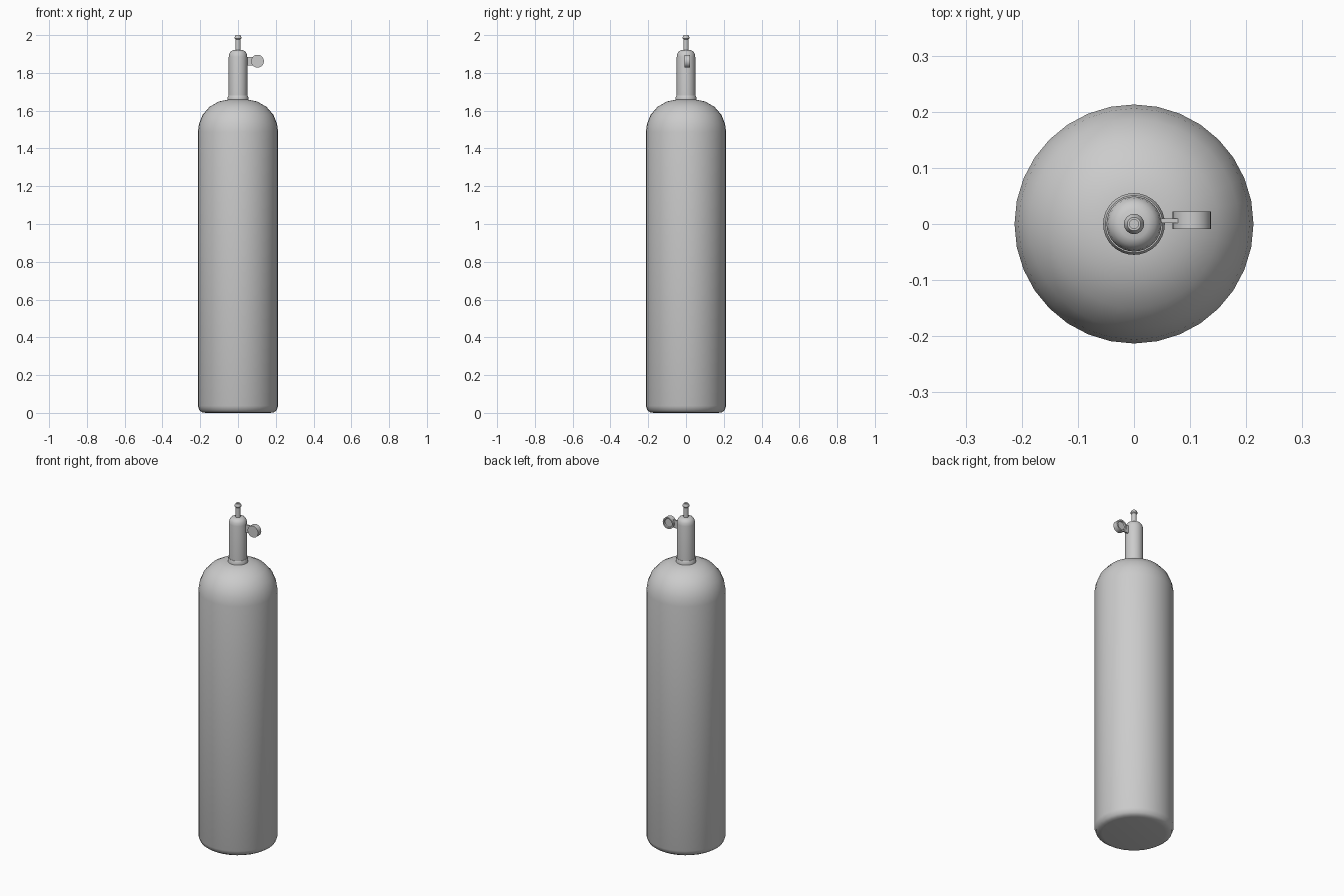
import bpy, math
from mathutils import Matrix

if "Cube" in bpy.data.objects:
    bpy.data.objects.remove(bpy.data.objects["Cube"])


def lathe(name, profile, sides=32, matrix=None):
    """Revolve (radius, height) points around z; radius 0 closes the end."""
    verts, faces, rings = [], [], []
    for r, z in profile:
        start = len(verts)
        if r == 0:
            verts.append((0, 0, z))
            rings.append([start] * sides)
        else:
            for i in range(sides):
                a = 2 * math.pi * i / sides
                verts.append((r * math.cos(a), r * math.sin(a), z))
            rings.append(list(range(start, start + sides)))
    for low, high in zip(rings, rings[1:]):
        for i in range(sides):
            j = (i + 1) % sides
            quad = [low[i], low[j], high[j], high[i]]
            faces.append(list(dict.fromkeys(quad)))
    mesh = bpy.data.meshes.new(name)
    mesh.from_pydata(verts, [], faces)
    if matrix:
        mesh.transform(matrix)
    obj = bpy.data.objects.new(name, mesh)
    bpy.context.collection.objects.link(obj)
    smooth(obj)
    return obj


def smooth(obj, angle=35):
    bpy.ops.object.select_all(action='DESELECT')
    obj.select_set(True)
    bpy.context.view_layer.objects.active = obj
    bpy.ops.object.shade_smooth_by_angle(angle=math.radians(angle))


# Tank with rounded base and domed shoulder
lathe("tank_body", [
    (0, 0.006), (0.17, 0.003), (0.19, 0.006), (0.204, 0.016), (0.213, 0.04),
    (0.213, 1.49), (0.206, 1.535), (0.187, 1.582), (0.15, 1.624),
    (0.10, 1.652), (0.055, 1.661), (0, 1.662)])

# Collar where the valve screws into the tank
lathe("neck_collar", [(0, 1.652), (0.055, 1.652), (0.055, 1.672),
                      (0.051, 1.680), (0, 1.680)])

# Valve column with rounded top
lathe("valve_column", [
    (0, 1.655), (0.049, 1.655), (0.049, 1.885), (0.046, 1.902),
    (0.038, 1.914), (0.026, 1.920), (0, 1.921)])

# Outlet stem with a small flared tip
lathe("outlet_stem", [
    (0, 1.915), (0.0135, 1.915), (0.0135, 1.978), (0.018, 1.983),
    (0.018, 1.990), (0.012, 2.0), (0.008, 2.0), (0.008, 1.992), (0, 1.992)],
    sides=24)

# Pressure gauge disc, recessed dial on the back
face_back = Matrix.Translation((0.103, 0, 1.862)) @ Matrix.Rotation(-math.pi / 2, 4, 'X')
lathe("pressure_gauge", [
    (0, -0.009), (0.034, -0.009), (0.034, 0.022), (0.026, 0.022),
    (0.024, 0.014), (0, 0.014)], matrix=face_back)


def box(name, center, size):
    bpy.ops.mesh.primitive_cube_add(size=1, location=center)
    obj = bpy.context.object
    obj.name = name
    obj.scale = size
    bpy.ops.object.transform_apply(location=False, rotation=False, scale=True)


# Flat bracket joining the gauge to the valve
box("gauge_bracket", (0.062, 0.006, 1.862), (0.04, 0.008, 0.046))

# Model bottom sits on the floor
for obj in bpy.data.objects:
    if obj.name == "tank_body":
        obj.data.transform(Matrix.Translation((0, 0, -0.003)))
